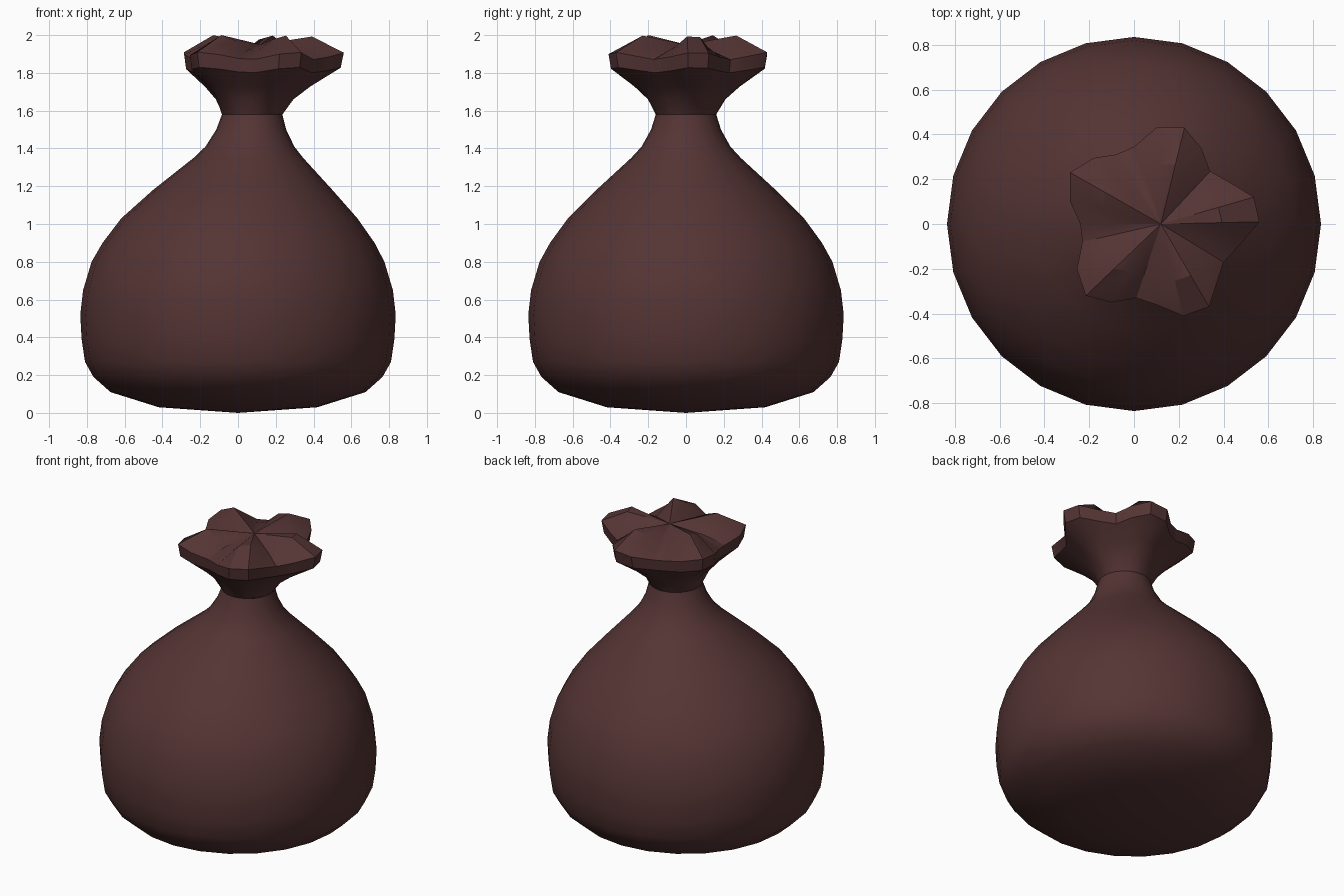
import bpy, bmesh, math

if "Cube" in bpy.data.objects:
    bpy.data.objects.remove(bpy.data.objects["Cube"])

cloth = bpy.data.materials.new("dark brown cloth")
cloth.diffuse_color = (0.09, 0.034, 0.034, 1)
cloth.use_nodes = True
cloth.node_tree.nodes["Principled BSDF"].inputs["Base Color"].default_value = cloth.diffuse_color


def skin(name, rings, start=None, end=None, angle=30):
    """Bridge rings of equal length, closing the ends with optional pole points."""
    bm = bmesh.new()
    loops = [[bm.verts.new(p) for p in ring] for ring in rings]
    n = len(loops[0])
    for a, b in zip(loops, loops[1:]):
        for i in range(n):
            j = (i + 1) % n
            bm.faces.new((a[i], a[j], b[j], b[i]))
    for pole, loop in ((start, loops[0]), (end, loops[-1])):
        if pole:
            v = bm.verts.new(pole)
            for i in range(n):
                bm.faces.new((v, loop[i], loop[(i + 1) % n]))
    bmesh.ops.recalc_face_normals(bm, faces=bm.faces)
    mesh = bpy.data.meshes.new(name)
    bm.to_mesh(mesh)
    bm.free()
    mesh.materials.append(cloth)
    obj = bpy.data.objects.new(name, mesh)
    bpy.context.collection.objects.link(obj)
    bpy.ops.object.select_all(action='DESELECT')
    obj.select_set(True)
    bpy.context.view_layer.objects.active = obj
    bpy.ops.object.shade_smooth_by_angle(angle=math.radians(angle))
    return obj


# Sack body: (height, radius, sideways lean) from base to tied neck
profile = [(0.03, 0.42, 0), (0.11, 0.675, 0), (0.19, 0.765, 0), (0.27, 0.81, 0),
           (0.39, 0.828, 0), (0.52, 0.835, 0), (0.65, 0.82, 0), (0.80, 0.775, 0),
           (0.90, 0.72, 0.003), (1.03, 0.625, 0.007), (1.18, 0.475, 0.025),
           (1.35, 0.29, 0.055), (1.41, 0.235, 0.063), (1.50, 0.185, 0.07),
           (1.58, 0.16, 0.075)]
SIDES = 24
body = [[(lean + r * math.cos(math.tau * i / SIDES), r * math.sin(math.tau * i / SIDES), z)
         for i in range(SIDES)] for z, r, lean in profile]
skin("sack_body", body, start=(0, 0, 0), angle=60)

# Gathered top: five-lobed rim outline, counter-clockwise
rim = [(0.56, 0.01), (0.535, 0.12), (0.43, 0.185), (0.34, 0.235), (0.30, 0.34),
       (0.225, 0.43), (0.10, 0.43), (0.0, 0.345), (-0.08, 0.31), (-0.18, 0.295),
       (-0.285, 0.23), (-0.285, 0.10), (-0.24, 0.0), (-0.23, -0.08), (-0.255, -0.20),
       (-0.215, -0.32), (-0.10, -0.35), (0.01, -0.33), (0.10, -0.36), (0.22, -0.41),
       (0.335, -0.37), (0.40, -0.17), (0.48, -0.085)]
CX, NECK_X, NECK_R = 0.12, 0.075, 0.16


def gathered_ring(t, z_valley, z_lobe):
    """Blend from the round neck (t=0) to the lobed rim (t=1)."""
    ring = []
    for x, y in rim:
        a = math.atan2(y, x - CX)
        lobe = 0.5 + 0.5 * math.cos(5 * (a - math.radians(8)))
        nx, ny = NECK_X + NECK_R * math.cos(a), NECK_R * math.sin(a)
        ring.append((nx + (x - nx) * t, ny + (y - ny) * t,
                     z_valley + (z_lobe - z_valley) * lobe))
    return ring


def fold_ring(scale, z_valley, z_lobe):
    """Rim outline shrunk toward the middle of the opening."""
    return [(CX + (x - CX) * scale, y * scale, z)
            for (x, y), (_, _, z) in zip(rim, gathered_ring(1, z_valley, z_lobe))]


top = [gathered_ring(0, 1.58, 1.58), gathered_ring(0.18, 1.66, 1.66),
       gathered_ring(0.46, 1.72, 1.73), gathered_ring(0.95, 1.80, 1.83),
       gathered_ring(1, 1.87, 1.91), fold_ring(0.62, 1.91, 2.0)]
skin("gathered_top", top, end=(CX, 0, 1.95), angle=30)
